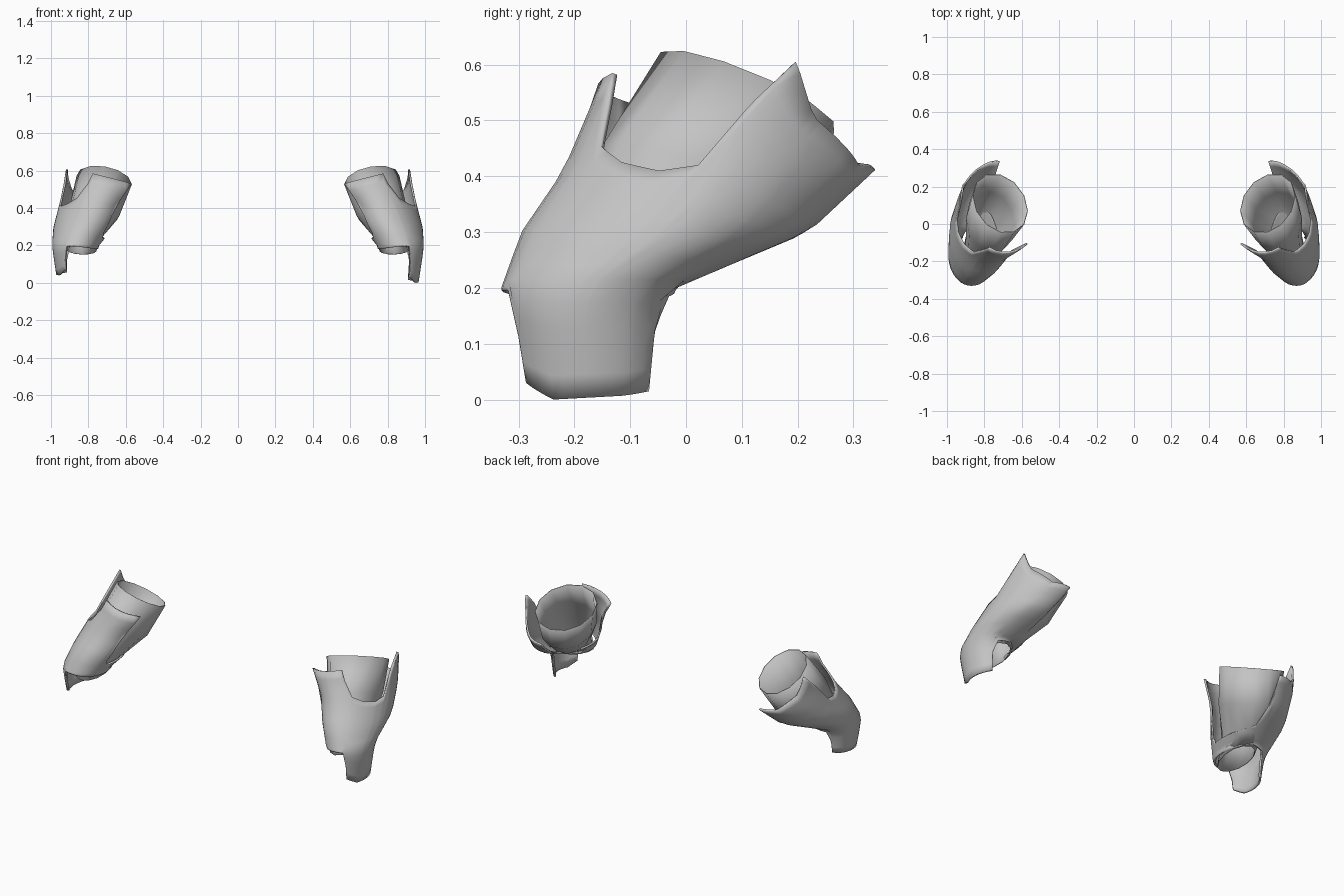
import bpy, bmesh, math

cube = bpy.data.objects.get("Cube")
if cube:
    bpy.data.objects.remove(cube)

grey = bpy.data.materials.new("plain_grey")
grey.use_nodes = True
COLOUR = (0.55, 0.55, 0.55, 1)
grey.diffuse_color = COLOUR
grey.node_tree.nodes["Principled BSDF"].inputs["Base Color"].default_value = COLOUR

# Cuff cross-sections: height, centre x, centre y, radius x, radius y, lean of the back
SECTIONS = [
    (0.00, .860, -.175, .105, .125, 0),
    (0.13, .875, -.180, .110, .136, 0),
    (0.20, .868, -.174, .126, .157, .05),
    (0.30, .825, -.040, .162, .255, .20),
    (0.41, .775, .055, .182, .275, .25),
    (0.53, .706, .118, .224, .287, .25),
    (0.63, .695, .200, .222, .336, .25),
]
# Cuff rim: angle, height (two points, an outer notch and a deep inner U)
RIM = [(-128, .53), (-70, .585), (-64, .53), (-56, .455), (-40, .425), (-22, .41),
       (-8, .42), (-1, .52), (4, .605), (36, .50), (75, .42), (108, .41),
       (111, .36), (114, .29), (120, .245), (150, .235), (205, .24), (216, .27),
       (224, .36), (229, .45), (232, .53)]
WAIST = .215
# Sleeve rings: centre, radii, slope of the ring along x and y, skew
SLEEVE = [
    ((.715, .110, .550), (.148, .155), (.28, -.47), .27),
    ((.766, .012, .390), (.132, .162), (.30, -.40), .15),
    ((.812, -.085, .260), (.086, .132), (.20, -.22), .05),
    ((.838, -.165, .172), (.080, .125), (.05, .15), 0),
]


def hem(tip):
    # Lower edge: level at the wrist, dropping to a guard on the outer side
    return [(-128, .185), (-90, .195), (-68, .195), (-60, tip + .03), (-30, tip),
            (30, tip + .007), (60, tip + .015), (66, .12), (74, .185), (105, .195),
            (150, .18), (190, .18), (232, .185)]


def lookup(table, key):
    # Linear interpolation through a table whose first column is the key
    for a, b in zip(table, table[1:]):
        if key <= b[0]:
            t = (key - a[0]) / (b[0] - a[0])
            return [p + (q - p) * t for p, q in zip(a[1:], b[1:])]
    return table[-1][1:]


def loft(name, columns, side, thickness):
    # Join closed columns of points into a thin smooth shell
    bm = bmesh.new()
    grid = [[bm.verts.new((side * x, y, z)) for x, y, z in col] for col in columns]
    for left, right in zip(grid, grid[1:] + grid[:1]):
        for j in range(len(left) - 1):
            bm.faces.new((left[j], right[j], right[j + 1], left[j + 1]))
    if side < 0:
        bmesh.ops.reverse_faces(bm, faces=bm.faces)
    mesh = bpy.data.meshes.new(name)
    bm.to_mesh(mesh)
    bm.free()
    mesh.materials.append(grey)
    obj = bpy.data.objects.new(name, mesh)
    bpy.context.collection.objects.link(obj)
    shell = obj.modifiers.new("thickness", "SOLIDIFY")
    shell.thickness = thickness
    shell.offset = -1
    bpy.ops.object.select_all(action="DESELECT")
    obj.select_set(True)
    bpy.context.view_layer.objects.active = obj
    bpy.ops.object.shade_smooth_by_angle(angle=math.radians(50))


def cuff(name, side, tip):
    edge = hem(tip)
    angles = {k[0] for k in RIM + edge} | set(range(-120, 232, 10))
    angles.discard(232)
    columns = []
    for deg in sorted(angles):
        low, high = lookup(edge, deg)[0], lookup(RIM, deg)[0]
        c, s = math.cos(math.radians(deg)), math.sin(math.radians(deg))
        # Even rows from hem to waist, then from waist to rim
        rows = [low + (WAIST - low) * j / 5 for j in range(5)]
        rows += [WAIST + (high - WAIST) * j / 8 for j in range(9)]
        col = []
        for z in rows:
            cx, cy, rx, ry, lean = lookup(SECTIONS, z)
            col.append((cx + rx * c, cy + ry * (s - lean * c * max(s, 0)), z))
        columns.append(col)
    loft(name, columns, side, .01)


def sleeve(name, side, sides=12):
    columns = []
    for i in range(sides):
        a = math.tau * i / sides
        col = []
        for (cx, cy, cz), (rx, ry), (sx, sy), skew in reversed(SLEEVE):
            dx = rx * math.cos(a)
            dy = ry * math.sin(a) + skew * dx
            col.append((cx + dx, cy + dy, cz + sx * dx + sy * dy))
        columns.append(col)
    loft(name, columns, side, .004)


# A matching pair; the right guard is slightly shorter
for label, side, tip in (("left", 1, 0), ("right", -1, .04)):
    cuff(label + "_cuff", side, tip)
    sleeve(label + "_sleeve", side)
